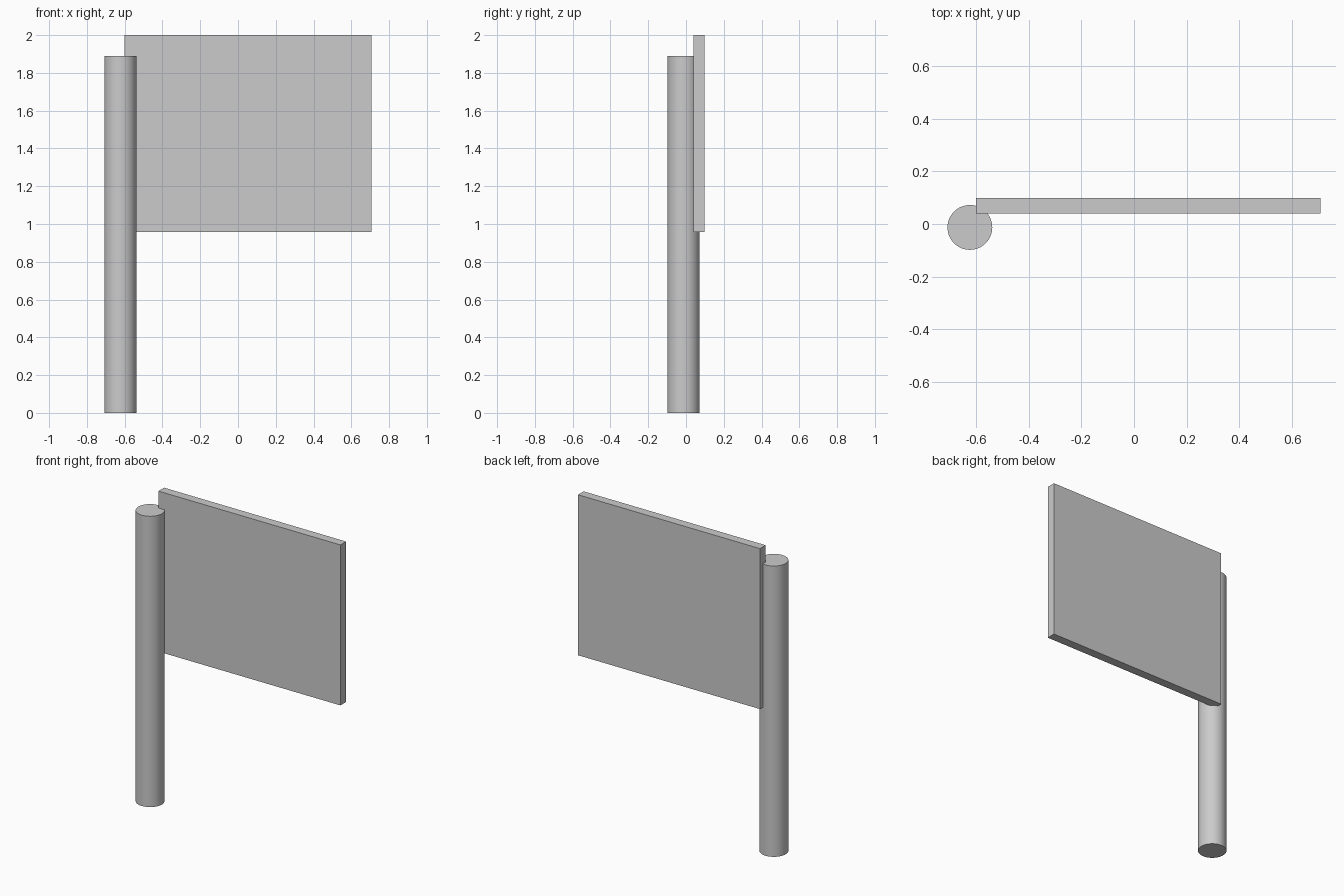
import bpy
import math

# Remove the default object
cube = bpy.data.objects.get("Cube")
if cube:
    bpy.data.objects.remove(cube, do_unlink=True)

# Single grey material
GREY = (0.6, 0.6, 0.6, 1.0)
grey = bpy.data.materials.new("plain grey")
grey.use_nodes = True
grey.diffuse_color = GREY
grey.node_tree.nodes["Principled BSDF"].inputs["Base Color"].default_value = GREY


def finish(name):
    obj = bpy.context.object
    obj.name = obj.data.name = name
    obj.data.materials.append(grey)
    return obj


def box(name, low, high):
    center = [(a + b) / 2 for a, b in zip(low, high)]
    bpy.ops.mesh.primitive_cube_add(size=1, location=center)
    obj = finish(name)
    obj.scale = [b - a for a, b in zip(low, high)]
    bpy.ops.object.transform_apply(location=False, rotation=False, scale=True)
    return obj


# Round post standing on the ground
height = 1.89
bpy.ops.mesh.primitive_cylinder_add(
    vertices=64, radius=0.085, depth=height, location=(-0.623, -0.013, height / 2))
finish("post")
bpy.ops.object.shade_smooth_by_angle(angle=math.radians(30))

# Flat panel fixed to the back of the post
box("panel", (-0.6, 0.04, 0.957), (0.708, 0.098, 2.0))
